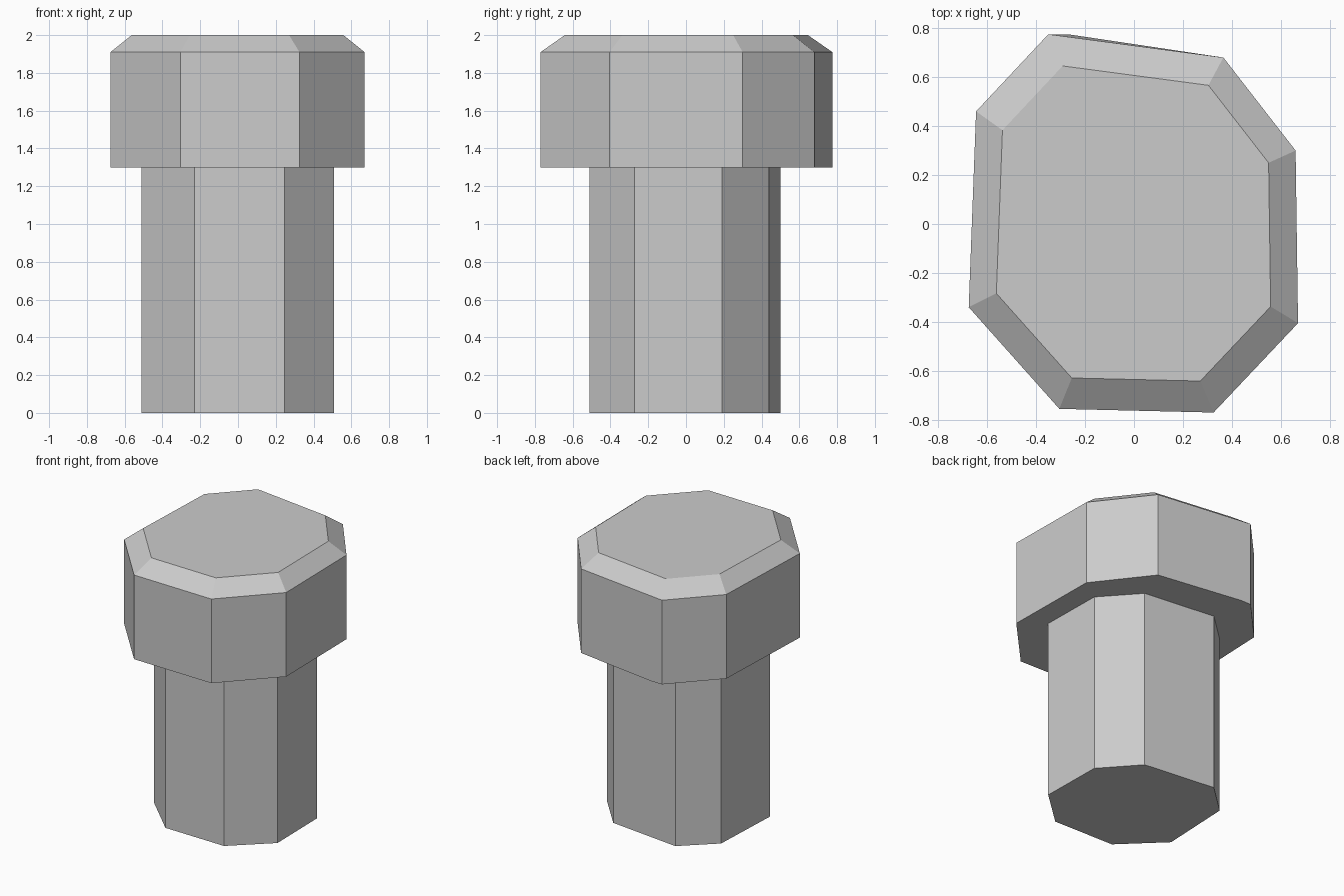
import bpy, bmesh

if "Cube" in bpy.data.objects:
    bpy.data.objects.remove(bpy.data.objects["Cube"])

# Irregular octagon shared by the head and the shaft (seen from above)
OUTLINE = [(0.325, -0.77), (0.67, -0.405), (0.66, 0.30), (0.365, 0.68),
           (-0.35, 0.775), (-0.645, 0.46), (-0.675, -0.34), (-0.305, -0.755)]


def loft(rings):
    """Skin the outline through rings of (z, x scale, y scale, y shift)."""
    bm = bmesh.new()
    loops = [[bm.verts.new((x * sx, y * sy + dy, z)) for x, y in OUTLINE]
             for z, sx, sy, dy in rings]
    n = len(OUTLINE)
    for low, high in zip(loops, loops[1:]):
        for i in range(n):
            j = (i + 1) % n
            bm.faces.new((low[i], low[j], high[j], high[i]))
    bm.faces.new(loops[0][::-1])
    bm.faces.new(loops[-1])
    return bm, loops


def finish(bm, name):
    bmesh.ops.recalc_face_normals(bm, faces=bm.faces[:])
    mesh = bpy.data.meshes.new(name)
    bm.to_mesh(mesh)
    bm.free()
    obj = bpy.data.objects.new(name, mesh)
    bpy.context.collection.objects.link(obj)


# Shaft
bm, _ = loft([(0, 0.757, 0.655, -0.007), (1.3, 0.757, 0.655, -0.007)])
finish(bm, "shaft")

# Head with chamfered top
bm, loops = loft([(1.3, 1, 1, 0), (1.91, 1, 1, 0), (2.0, 0.833, 0.833, 0)])
# Slight bulge in the lower back edge
edge = bm.edges.get((loops[0][3], loops[0][4]))
_, bulge = bmesh.utils.edge_split(edge, loops[0][4], 0.12)
bulge.co = (-0.27, 0.775, 1.3)
finish(bm, "head")
